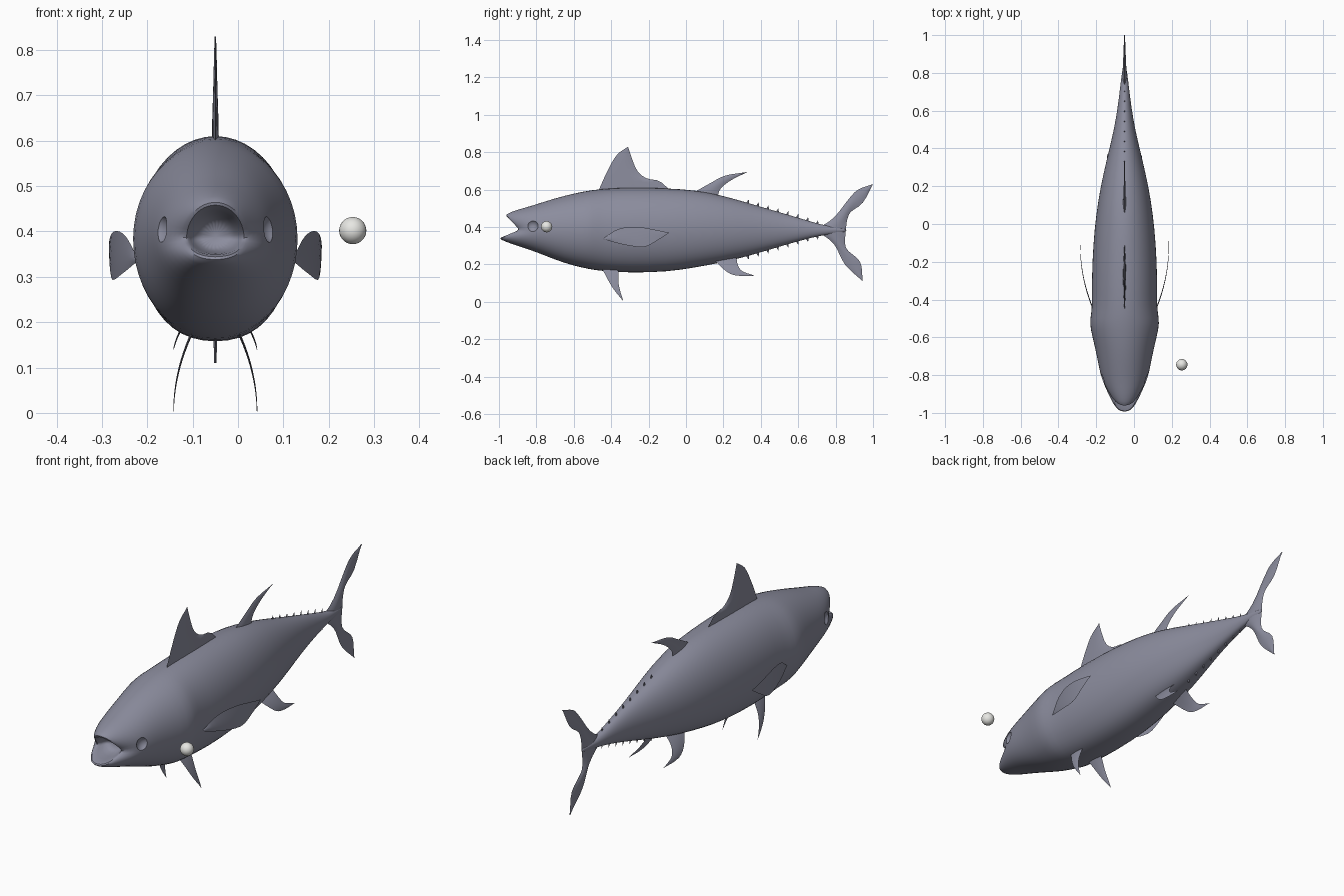
import bpy, bmesh, math
from mathutils import Vector

if "Cube" in bpy.data.objects:
    bpy.data.objects.remove(bpy.data.objects["Cube"])

CX = -0.05      # fish centre line
MID = 0.385     # height of the lateral line


def material(name, rgb):
    m = bpy.data.materials.new(name)
    m.use_nodes = True
    m.diffuse_color = (*rgb, 1)
    m.node_tree.nodes["Principled BSDF"].inputs["Base Color"].default_value = (*rgb, 1)
    return m


SKIN = material("slate skin", (0.26, 0.265, 0.34))
PALE = material("pale eyeball", (0.8, 0.8, 0.77))


def finish(name, bm, mat):
    bmesh.ops.recalc_face_normals(bm, faces=bm.faces)
    mesh = bpy.data.meshes.new(name)
    bm.to_mesh(mesh)
    bm.free()
    mesh.materials.append(mat)
    ob = bpy.data.objects.new(name, mesh)
    bpy.context.collection.objects.link(ob)
    return ob


def smooth(ob, angle=40):
    bpy.ops.object.select_all(action='DESELECT')
    ob.select_set(True)
    bpy.context.view_layer.objects.active = ob
    bpy.ops.object.shade_smooth_by_angle(angle=math.radians(angle))


def ball(name, centre, scale, mat):
    bm = bmesh.new()
    bmesh.ops.create_uvsphere(bm, u_segments=24, v_segments=14, radius=1)
    bmesh.ops.scale(bm, vec=scale, verts=bm.verts)
    bmesh.ops.translate(bm, vec=centre, verts=bm.verts)
    return finish(name, bm, mat)


# Body sections: y, top, bottom, half width, how far the sides sweep back
throat = [(-.85, .42, .36, .03, 0), (-.91, .44, .352, .05, .05),
          (-.985, .453, .35, .06, .095)]
hull = [(-1, .465, .338, .068, .11), (-.975, .478, .325, .085, .1),
        (-.92, .495, .305, .105, .07), (-.84, .513, .28, .125, .03),
        (-.75, .54, .245, .138, 0), (-.65, .57, .205, .158, 0),
        (-.55, .592, .18, .184, 0), (-.5, .6, .17, .184, 0),
        (-.44, .607, .162, .172, 0), (-.3, .615, .153, .176, 0),
        (-.1, .61, .158, .167, 0), (.05, .6, .182, .152, 0),
        (.2, .57, .21, .128, 0), (.35, .525, .248, .093, 0),
        (.5, .48, .295, .056, 0), (.62, .445, .33, .036, 0),
        (.72, .413, .355, .024, 0), (.8, .4, .365, .014, 0),
        (.86, .39, .375, .004, 0)]


def section(bm, y, top, bottom, half, sweep, n=24):
    ring = []
    for i in range(n):
        a = math.tau * i / n
        c, s = math.cos(a), math.sin(a)
        fullness = 0.85 if s < 0 else 1
        x = math.copysign(abs(c) ** fullness, c) * half
        z = MID + s * (top - MID if s > 0 else MID - bottom)
        back = sweep * (1 - abs(s) + 0.3 * max(s, 0))
        ring.append(bm.verts.new((CX + x, y + back, z)))
    return ring


# Body with open mouth, lofted from throat to tail root
bm = bmesh.new()
rings = [section(bm, *row) for row in throat + hull]
for r, q in zip(rings, rings[1:]):
    for i in range(len(r)):
        j = (i + 1) % len(r)
        bm.faces.new((r[i], r[j], q[j], q[i]))
bm.faces.new(rings[0])
bm.faces.new(rings[-1])
body = finish("body", bm, SKIN)
body.modifiers.new("rounding", 'SUBSURF').levels = 1

# Hollow eye sockets
cutters = []
for side in (-1, 1):
    cut = ball("socket_cutter", (CX + side * .135, -.825, .407), (.034, .036, .036), SKIN)
    cut.hide_render = True
    cutters.append(cut)
    mod = body.modifiers.new("socket", 'BOOLEAN')
    mod.operation, mod.object, mod.solver = 'DIFFERENCE', cut, 'EXACT'
graph = bpy.context.evaluated_depsgraph_get()
baked = bpy.data.meshes.new_from_object(body.evaluated_get(graph))
body.modifiers.clear()
body.data = baked
for cut in cutters:
    bpy.data.objects.remove(cut)
smooth(body)


def spline(points, t):
    """Smooth curve through the points, t from 0 to 1."""
    p = [Vector(q) for q in points]
    p = [2 * p[0] - p[1]] + p + [2 * p[-1] - p[-2]]
    u = t * (len(points) - 1)
    i = min(int(u), len(points) - 2)
    u -= i
    a, b, c, d = p[i:i + 4]
    return (2 * b + (c - a) * u + (2 * a - 5 * b + 4 * c - d) * u ** 2
            + (3 * b - a - 3 * c + d) * u ** 3) / 2


def fin(name, lead, trail, thick, offset=lambda y, z: 0, side=1, steps=12, cols=6):
    """Lens-section fin between a leading and a trailing edge that share a tip."""
    bm = bmesh.new()
    grids = []
    for face in (-1, 1):
        grid = []
        for i in range(steps + 1):
            t = i / steps
            a, b = spline(lead, t), spline(trail, t)
            row = []
            for k in range(cols + 1):
                p = a.lerp(b, k / cols)
                bulge = thick * math.sin(math.pi * k / cols) * (1 - .8 * t)
                x = CX + side * offset(p.x, p.y) + face * bulge
                row.append(bm.verts.new((x, p.x, p.y)))
            grid.append(row)
        grids.append(grid)
    for g in grids:
        for r, q in zip(g, g[1:]):
            for k in range(cols):
                bm.faces.new((r[k], r[k + 1], q[k + 1], q[k]))
    bmesh.ops.remove_doubles(bm, verts=bm.verts, dist=1e-5)
    smooth(finish(name, bm, SKIN))


# Fins on the centre line
fin("front_dorsal_fin", [(-.47, .59), (-.42, .7), (-.37, .785), (-.31, .83)],
    [(-.08, .59), (-.14, .645), (-.21, .66), (-.26, .7), (-.29, .77), (-.31, .83)], .008)
fin("rear_dorsal_fin", [(.05, .59), (.13, .635), (.21, .675), (.33, .695)],
    [(.17, .565), (.185, .605), (.24, .65), (.33, .695)], .008)
fin("upper_tail_lobe", [(.7, .39), (.79, .45), (.87, .55), (.92, .6), (1, .63)],
    [(.855, .375), (.86, .43), (.88, .48), (.945, .53), (1, .63)], .012)
fin("lower_tail_lobe", [(.7, .38), (.79, .31), (.85, .2), (.945, .11)],
    [(.855, .39), (.855, .29), (.93, .215), (.945, .11)], .012)

# Paired fins
for side, tag in ((1, "left_"), (-1, "right_")):
    fin(tag + "pectoral_fin", [(-.44, .34), (-.36, .39), (-.25, .4), (-.09, .37)],
        [(-.44, .335), (-.35, .31), (-.23, .293), (-.16, .325), (-.09, .37)], .003,
        lambda y, z: .234 - .62 * (y + .12) ** 2, side)
    fin(tag + "pelvic_fin", [(-.45, .18), (-.395, .08), (-.335, .003)],
        [(-.36, .18), (-.36, .095), (-.335, .003)], .003,
        lambda y, z: .092 - 1.3 * z * z, side)
    fin(tag + "anal_fin", [(.14, .235), (.22, .16), (.28, .14), (.37, .14)],
        [(.27, .25), (.275, .205), (.3, .165), (.37, .14)], .003,
        lambda y, z: .092 - 4 * (z - .14) ** 2 - .2 * (z - .14), side)


# Finlets along the back and belly of the tail
def edge_height(y, column):
    for p, q in zip(hull, hull[1:]):
        if p[0] <= y <= q[0]:
            return p[column] + (q[column] - p[column]) * (y - p[0]) / (q[0] - p[0])


for column, up, tag in ((1, 1, "upper_finlet"), (2, -1, "lower_finlet")):
    for i in range(9):
        y = .33 + .053 * i
        z = edge_height(y, column)
        bm = bmesh.new()
        base = [bm.verts.new((CX + dx, y + dy, z - up * .008))
                for dx, dy in ((-.003, 0), (0, -.012), (.003, 0), (0, .008))]
        tip = bm.verts.new((CX, y + .005, z + up * .018))
        bm.faces.new(base)
        for k in range(4):
            bm.faces.new((base[k], base[(k + 1) % 4], tip))
        finish(tag, bm, SKIN)

# Loose eyeball floating beside the head
smooth(ball("eyeball", (.253, -.745, .402), (.03, .03, .03), PALE))
